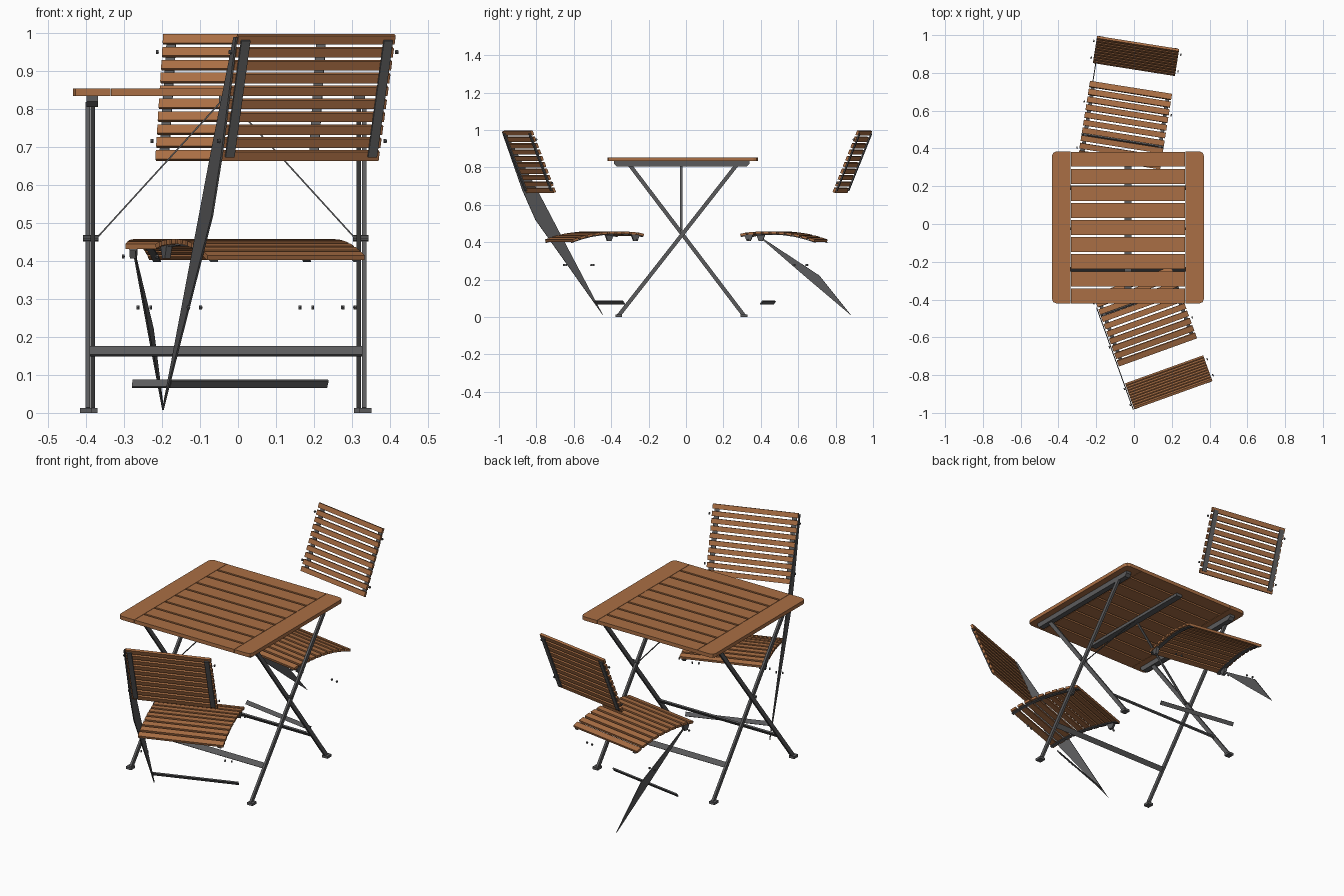
import bpy, bmesh, math
from mathutils import Vector as V

if "Cube" in bpy.data.objects:
    bpy.data.objects.remove(bpy.data.objects["Cube"])


def material(name, rgb):
    m = bpy.data.materials.new(name)
    m.diffuse_color = (*rgb, 1)
    m.use_nodes = True
    m.node_tree.nodes["Principled BSDF"].inputs["Base Color"].default_value = m.diffuse_color
    return m


WOOD = material("warm wood", (0.40, 0.158, 0.058))
STEEL = material("dark steel", (0.105, 0.105, 0.108))
X, Y, Z = V((1, 0, 0)), V((0, 1, 0)), V((0, 0, 1))
WORLD = (V((0, 0, 0)), Y, Z, X)      # profile in y-z, extruded along x
PLAN = (V((0, 0, 0)), X, Y, Z)       # profile in x-y, extruded along z
FRONT = (V((0, 0, 0)), X, Z, Y)      # profile in x-z, extruded along y


def prisms(name, mat, frame, parts):
    """Each part is (profile points, start, end) in the given frame."""
    o, a, b, c = frame
    bm = bmesh.new()
    for pts, c0, c1 in parts:
        lo = [bm.verts.new(o + a * p + b * q + c * c0) for p, q in pts]
        hi = [bm.verts.new(o + a * p + b * q + c * c1) for p, q in pts]
        bm.faces.new(lo)
        bm.faces.new(hi)
        n = len(pts)
        for i in range(n):
            j = (i + 1) % n
            bm.faces.new((lo[i], lo[j], hi[j], hi[i]))
    bmesh.ops.recalc_face_normals(bm, faces=bm.faces)
    me = bpy.data.meshes.new(name)
    bm.to_mesh(me)
    bm.free()
    me.materials.append(mat)
    ob = bpy.data.objects.new(name, me)
    bpy.context.collection.objects.link(ob)
    return ob


def rect(x0, y0, x1, y1):
    return [(x0, y0), (x1, y0), (x1, y1), (x0, y1)]


def stick(p, q, w):
    """Rectangle of width w along the line from p to q."""
    p, q = V(p), V(q)
    d = (q - p).normalized() * w / 2
    n = V((-d.y, d.x))
    return [tuple(k) for k in (p - n, q - n, q + n, p + n)]


def disc(y, z, r, n=8):
    return [(y + r * math.cos(math.tau * i / n), z + r * math.sin(math.tau * i / n)) for i in range(n)]


def ribbon(path, t):
    """Closed strip of thickness t hanging under a path."""
    return path + [(p, q - t) for p, q in reversed(path)]


# ---- table top: end boards with clipped corners, nine slats between
CX, CY = -0.032, -0.018
for s, name in ((-1, "left_end_board"), (1, "right_end_board")):
    xi, xo, h, k = CX + s * 0.304, CX + s * 0.402, 0.402, 0.022
    prisms(name, WOOD, PLAN, [([(xi, CY - h), (xo - s * k, CY - h), (xo - s * k * .3, CY - h + k * .3),
                                (xo, CY - h + k), (xo, CY + h - k), (xo - s * k * .3, CY + h - k * .3),
                                (xo - s * k, CY + h), (xi, CY + h)], 0.834, 0.854)])
pitch = 0.804 / 9 + 0.0011
prisms("table_slats", WOOD, WORLD,
       [(rect(CY - 0.402 + i * pitch, 0.834, CY - 0.402 + i * pitch + 0.079, 0.854),
         CX - 0.302, CX + 0.302) for i in range(9)])

# ---- under-top rails, the outer two with slanted ends
rail = [(-0.37, 0.806), (0.325, 0.806), (0.34, 0.82), (0.34, 0.834), (-0.385, 0.834), (-0.385, 0.82)]
prisms("side_rails", STEEL, WORLD, [(rail, CX + s * 0.352 - 0.015, CX + s * 0.352 + 0.015) for s in (-1, 1)])
prisms("middle_rail", STEEL, WORLD, [(rect(-0.37, 0.818, 0.33, 0.834), CX - 0.018, CX + 0.018)])

# ---- crossed legs, feet, stretchers
legs = [((-0.36, 0.008), (0.27, 0.812), 0.364), ((0.31, 0.008), (-0.30, 0.812), 0.350)]
leg_parts, feet, bars = [], [], []
for p, q, off in legs:
    d = V(q) - V(p)
    for s in (-1, 1):
        x = CX + s * off
        leg_parts.append((stick(p, q, 0.021), x - 0.006, x + 0.006))
        feet.append((rect(p[0] - 0.018, 0, p[0] + 0.018, 0.013), x + s * 0.02, x - s * 0.012))
    a, b = V(p) + d * 0.178, V(p) + d * 0.206
    bars.append((stick(a, b, 0.008), CX - off, CX + off))
prisms("table_legs", STEEL, WORLD, leg_parts)
prisms("table_feet", STEEL, WORLD, feet)
prisms("table_stretchers", STEEL, WORLD, bars)

# ---- pivot bolts and diagonal braces
prisms("pivot_bolts", STEEL, WORLD,
       [(disc(-0.025, 0.46, 0.008), CX + s * 0.335, CX + s * 0.376) for s in (-1, 1)])
prisms("diagonal_braces", STEEL, FRONT,
       [(stick((CX + s * 0.345, 0.455), (CX + s * 0.008, 0.825), 0.004), -0.031, -0.018) for s in (-1, 1)])


# ---- folding chairs
def chair(tag, corner, angle, facing):
    u = V((math.cos(angle), math.sin(angle), 0))
    v = V((-u.y, u.x, 0)) * facing
    fr = (V((*corner, 0)), v, Z, u)      # profile in side plane, extruded across
    W = 0.44
    # backrest: ten slats on two battens
    top, bot = V((0.012, 0.984)), V((0.136, 0.678))
    d = (bot - top).normalized()
    slats = []
    for i in range(10):
        c = top.lerp(bot, i / 9)
        slats.append((stick(c - d * 0.0125, c + d * 0.0125, 0.013), 0, W))
    prisms(tag + "_back_slats", WOOD, fr, slats)
    n = V((-0.009, -0.0036))
    prisms(tag + "_back_battens", STEEL, fr,
           [(stick(top + n, bot + n, 0.006), x, x + 0.025) for x in (0.008, W - 0.033)])
    # seat: ten slats following a curved profile
    path = [(0.243, 0.414), (0.29, 0.430), (0.35, 0.445), (0.42, 0.455),
            (0.50, 0.458), (0.58, 0.455), (0.625, 0.450), (0.647, 0.444)]

    def height(p):
        for (a, za), (b, zb) in zip(path, path[1:]):
            if p <= b:
                return za + (zb - za) * (p - a) / (b - a)
        return path[-1][1]
    seat = []
    for i in range(10):
        a = 0.244 + i * 0.0413
        b = a + 0.030
        seat.append((stick((a, height(a) - 0.006), (b, height(b) - 0.006), 0.013), 0, W))
    prisms(tag + "_seat_slats", WOOD, fr, seat)
    under = [(p, q - 0.013) for p, q in path]
    prisms(tag + "_seat_battens", STEEL, fr, [(ribbon(under, 0.004), x, x + 0.02) for x in (0.01, W - 0.03)])
    # brackets under the front of the seat
    bracket = [(0.578, 0.442), (0.627, 0.442), (0.612, 0.406), (0.592, 0.406)]
    prisms(tag + "_seat_brackets", STEEL, fr, [(bracket, x, x + 0.016) for x in (0.006, W - 0.022)])
    # foot bar
    prisms(tag + "_foot_bar", STEEL, fr, [(stick((0.525, 0.086), (0.538, 0.068), 0.007), 0, W)])
    # paired bolt heads at the pivots, back and seat
    heads = []
    for p, q in ((0.355, 0.278), (0.03, 0.95), (0.12, 0.716), (0.602, 0.412)):
        for x in (-0.016, W + 0.010):
            heads.append((disc(p, q, 0.006, 6), x, x + 0.006))
    for x in (0.018, W - 0.024):
        heads.append((disc(0.355, 0.278, 0.006, 6), x, x + 0.006))
    prisms(tag + "_bolt_heads", STEEL, fr, heads)
    return fr


front = chair("front_chair", (0.002, -0.982), math.radians(19.8), 1)
back = chair("back_chair", (-0.195, 0.997), math.radians(-9), -1)

# long side bar of the front chair, from back top to floor
prisms("front_chair_side_bar", STEEL, front,
       [([(0.0, 0.99), (0.115, 0.68), (0.19, 0.52), (0.575, 0.008), (0.325, 0.455), (0.2, 0.68), (0.02, 0.99)],
         -0.008, -0.003)])
# tapered rear leg of the back chair
prisms("back_chair_rear_leg", STEEL, back,
       [([(0.632, 0.447), (0.285, 0.222), (0.112, 0.008), (0.36, 0.215)], 0.013, 0.018)])
